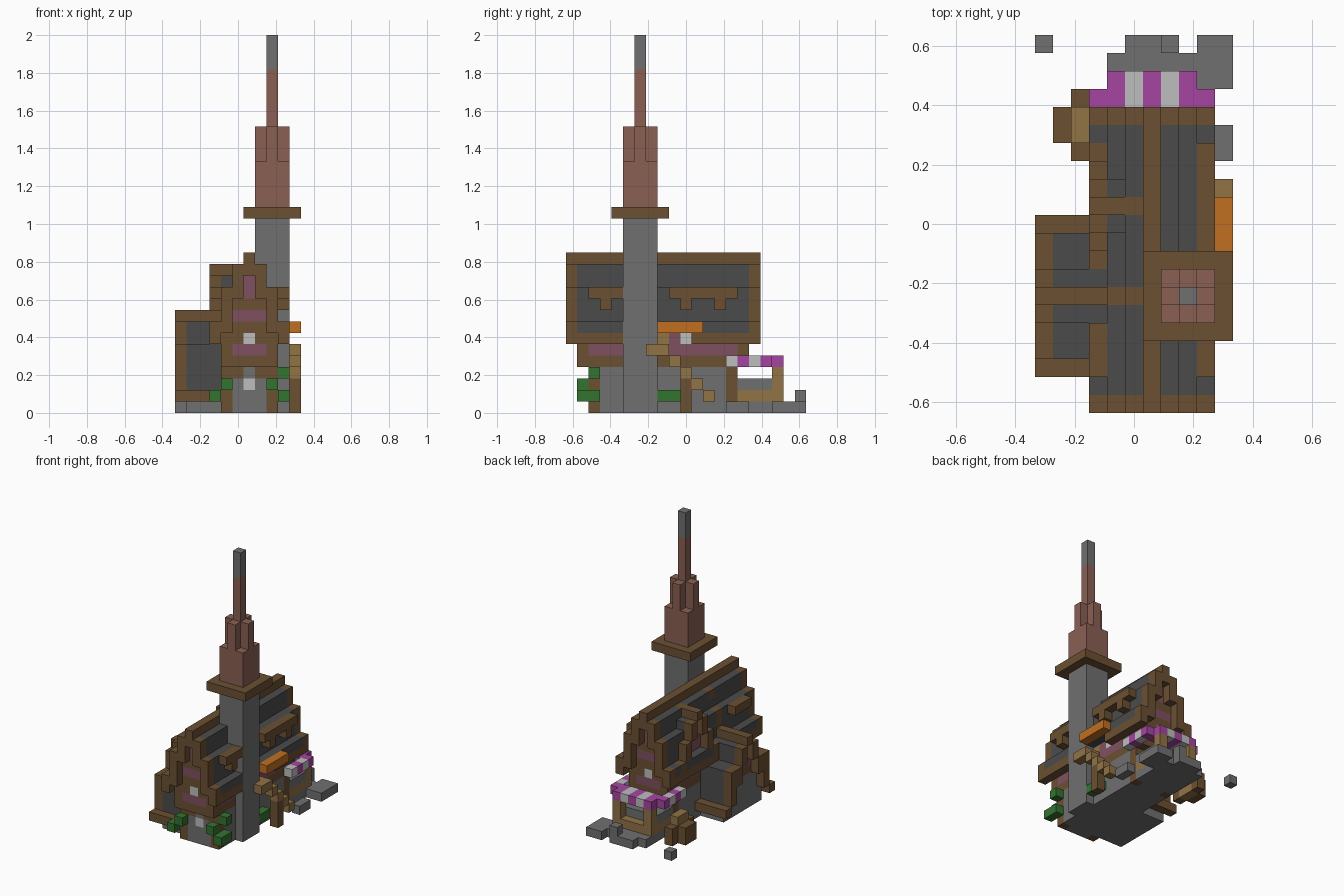
import bpy
import bmesh
from mathutils import Vector

cube = bpy.data.objects.get("Cube")
if cube:
    bpy.data.objects.remove(cube)

UNIT = 2 / 33                      # one block
NX, NY = 11, 21                    # footprint in blocks

PALETTE = {
    "stone": "707070", "timber": "6b5032", "shingle": "4b4b4b",
    "brick": "8a6054", "awning_purple": "a546a0", "awning_white": "bebebe",
    "orange_cloth": "c07020", "plaster": "805060", "light_wood": "917346",
    "leaves": "347330",
}


def linear(c):
    return c / 12.92 if c <= 0.04045 else ((c + 0.055) / 1.055) ** 2.4


def make_material(name, code):
    rgb = [linear(int(code[n:n + 2], 16) / 255) for n in (0, 2, 4)]
    mat = bpy.data.materials.new(name)
    mat.use_nodes = True
    mat.diffuse_color = (*rgb, 1)
    mat.node_tree.nodes["Principled BSDF"].inputs["Base Color"].default_value = (*rgb, 1)
    return mat


MATS = {name: make_material(name, code) for name, code in PALETTE.items()}
cells = {}                         # block position -> (part, colour)


def box(part, colour, xs, ys, zs):
    """Fill blocks; each range is a single index or an inclusive (first, last)."""
    spans = [(s, s) if isinstance(s, int) else s for s in (xs, ys, zs)]
    rx, ry, rz = [range(a, b + 1) for a, b in spans]
    for i in rx:
        for j in ry:
            for k in rz:
                cells[i, j, k] = (part, colour)


# Ground slab and loose paving
box("ground_slab", "stone", (4, 8), (2, 18), 0)
box("ground_slab", "stone", (1, 3), (3, 9), 0)
box("paving", "stone", (4, 9), 19, 0)
box("paving", "stone", (5, 7), 20, 0)
box("paving", "stone", (9, 10), (18, 20), 0)
box("paving", "stone", 10, (14, 15), 0)
box("paving", "stone", 7, 20, 1)
box("loose_stone", "stone", 0, 20, 0)

# Ground floor with corner posts
box("ground_floor", "stone", (4, 8), (2, 14), (1, 3))
for i in (4, 8):
    for j in (2, 14):
        box("corner_posts", "timber", i, j, (0, 3))
for i in (5, 7):
    box("corner_posts", "timber", i, 2, 3)
box("door_lamp", "awning_white", 6, 2, 2)

# Upper floor: beam course, then plaster between posts
box("upper_floor", "timber", (4, 8), (1, 15), 4)
box("upper_floor", "plaster", (4, 8), (1, 15), 5)
for i in (4, 8):
    for j in (1, 15):
        box("upper_floor", "timber", i, j, 5)

# Main roof: stepped shell over a filled attic, (distance from ridge, low, top)
STEPS = [(3, 6, 7), (2, 8, 10), (1, 11, 12), (0, 13, 13)]
for d, low, top in STEPS:
    for i in {6 - d, 6 + d}:
        if d < 3:
            box("attic", "timber", i, (1, 15), (6, low - 1))
        box("main_roof", "shingle" if d else "timber", i, (1, 15), (low, top))
        for j in (0, 16):
            box("roof_trim", "timber", i, j, (low if d == 3 else low - 1, top))
for i in (3, 9):
    box("roof_trim", "timber", i, (0, 16), 6)

# Gable wall panels and windows, front and back
for j in (1, 15):
    box("gable_panels", "plaster", (5, 7), j, 8)
    box("gable_panels", "plaster", 6, j, (10, 11))
    box("gable_windows", "awning_white", 6, j, 6)

# Side wing with its own steep roof, ridge running sideways
for d, low, top in [(4, 1, 1), (3, 2, 5), (2, 2, 5), (1, 6, 7), (0, 8, 8)]:
    for j in {6 - d, 6 + d}:
        if d < 4:
            box("wing_wall", "stone", (1, 3), j, (0, 3))
            if low > 4:
                box("wing_wall", "plaster", (1, 3), j, (4, low - 1))
        solid_low = 4 if d == 2 else low
        colour = "timber" if d in (0, 4) else "shingle"
        box("wing_roof", colour, (1, 3), j, (solid_low, top))
        box("wing_trim", "timber", 0, j, (solid_low, top))
box("wing_wall", "timber", 1, (4, 8), 4)
box("wing_trim", "timber", 4, 6, (8, 10))
box("wing_trim", "timber", 5, 6, 12)

# Dormer on the wing side of the main roof
for d, low, top in [(3, 7, 7), (2, 8, 9), (1, 10, 11), (0, 12, 12)]:
    for j in {11 - d, 11 + d}:
        box("dormer_trim", "timber", 3, j, (low, top))
        if d < 3:
            box("dormer_wall", "plaster", 4, j, (7, low - 1))
            box("dormer_roof", "shingle" if d else "timber", (4, 5), j, (low, top))

# Roof shades with brackets
box("roof_shades", "timber", 9, (9, 14), 10)
box("roof_shades", "timber", 9, (2, 5), 10)
box("roof_shades", "timber", 3, (2, 4), 10)
for j in (3, 10, 13):
    box("shade_brackets", "timber", 9, j, 9)

# Side entrance below an orange canopy
for j in (8, 9, 10):
    cells.pop((9, j, 6), None)
box("side_door", "light_wood", 8, 8, (5, 6))
box("side_door", "plaster", 8, 9, (5, 6))
box("side_window", "awning_white", 8, 10, 6)
box("orange_canopy", "orange_cloth", 10, (8, 11), 7)

# Outside stair and its post
box("stair", "light_wood", (9, 10), (7, 8), 5)
for j in range(9, 13):
    box("stair", "light_wood", 10, j, 13 - j)
box("stair_post", "timber", 10, 10, (0, 2))

# Market stall behind the house: counter, posts and striped awning
box("stall_counter", "light_wood", (4, 8), (15, 18), 1)
box("stall_counter", "stone", (4, 8), (15, 17), 2)
for i in (4, 8):
    box("stall_posts", "light_wood", i, 18, (1, 3))
for i in range(3, 10):
    colour = "awning_white" if i in (5, 7) else "awning_purple"
    box("stall_awning", colour, i, 17, 4)
    if 3 < i < 9:
        box("stall_awning", colour, i, 18, 4)
for i in (3, 9):
    for j in (14, 15, 16):
        box("stall_awning", "awning_purple" if j == 15 else "awning_white", i, j, 4)

# Low crate with side flaps
box("crate", "light_wood", 2, (15, 16), (0, 2))
box("crate_flaps", "timber", 1, (15, 16), (0, 1))
for j in (14, 17):
    box("crate_flaps", "timber", 2, j, (0, 1))

# Shrubs
for spot in [(3, 1, 1), (4, 1, 2), (8, 1, 2), (9, 1, 1), (9, 2, 3), (9, 2, 1),
             (9, 8, 1), (9, 9, 1)]:
    box("shrubs", "leaves", *spot)

# Chimney tower: shaft, collar, stepped brick crown and spire
box("tower_shaft", "stone", (7, 9), (5, 7), (0, 17))
box("tower_collar", "timber", (6, 10), (4, 8), 17)
box("tower_crown", "brick", (7, 9), (5, 7), (18, 21))
box("tower_crown", "brick", (7, 9), 6, (22, 24))
box("tower_crown", "brick", 8, (5, 7), (22, 24))
box("spire", "brick", 8, 6, (25, 29))
box("spire_tip", "stone", 8, 6, (30, 32))


# Turn each part into a mesh of its exposed block faces
def build_part(part, blocks):
    bm = bmesh.new()
    verts = {}
    colours = sorted({colour for _, colour in blocks})

    def vert(corner):
        key = tuple(corner)
        if key not in verts:
            verts[key] = bm.verts.new(((key[0] - NX / 2) * UNIT,
                                       (key[1] - NY / 2) * UNIT, key[2] * UNIT))
        return verts[key]

    for pos, colour in blocks:
        for axis in range(3):
            for side in (0, 1):
                step = [0, 0, 0]
                step[axis] = 2 * side - 1
                if tuple(p + s for p, s in zip(pos, step)) in cells:
                    continue
                u, v = (axis + 1) % 3, (axis + 2) % 3
                ring = []
                for a, b in ((0, 0), (1, 0), (1, 1), (0, 1)):
                    corner = list(pos)
                    corner[axis] += side
                    corner[u] += a
                    corner[v] += b
                    ring.append(vert(corner))
                face = bm.faces.new(ring if side else ring[::-1])
                face.material_index = colours.index(colour)
    mesh = bpy.data.meshes.new(part)
    bm.to_mesh(mesh)
    bm.free()
    for colour in colours:
        mesh.materials.append(MATS[colour])
    bpy.context.collection.objects.link(bpy.data.objects.new(part, mesh))


parts = {}
for pos, (part, colour) in cells.items():
    parts.setdefault(part, []).append((pos, colour))
for part, blocks in parts.items():
    build_part(part, blocks)
